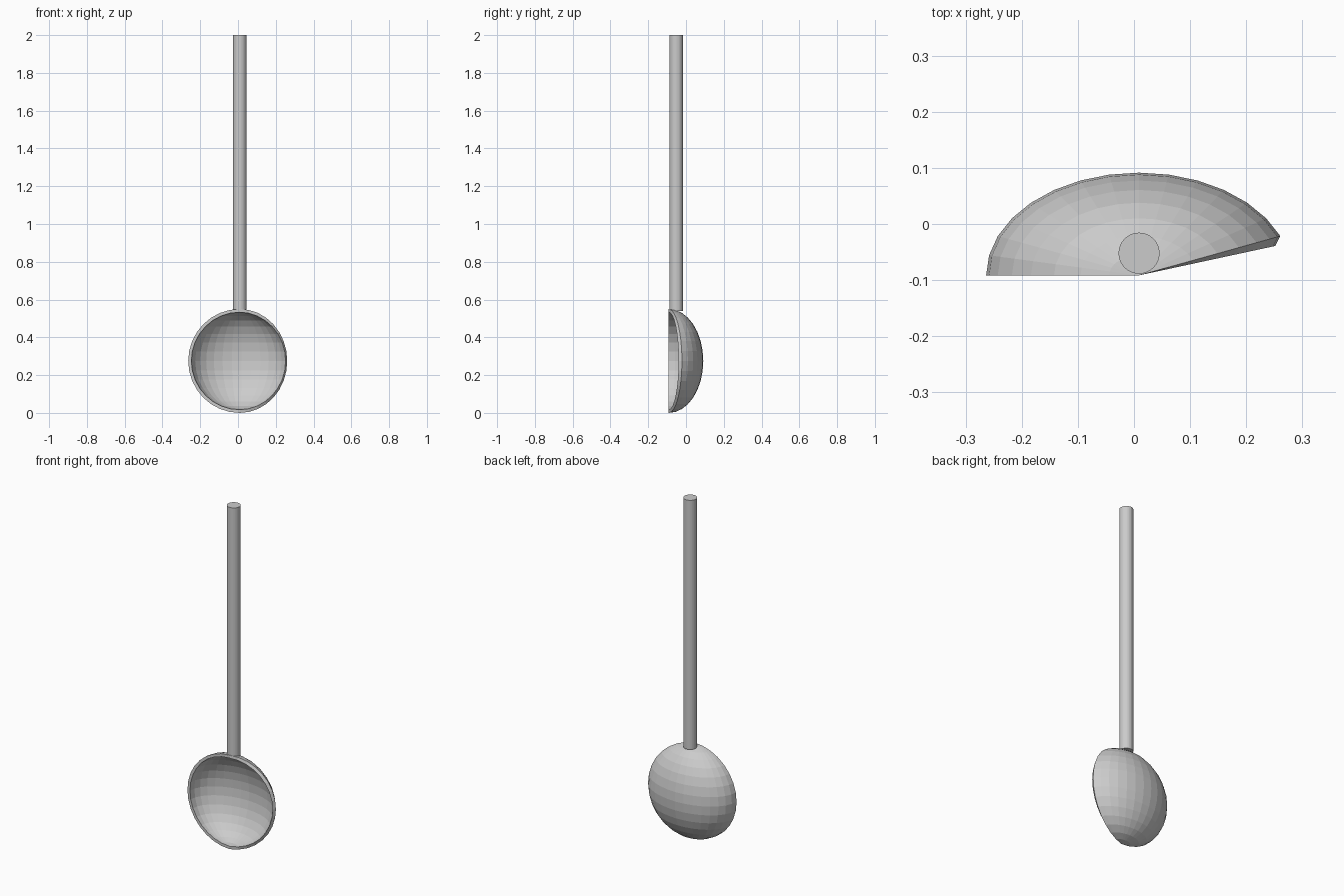
import bpy, bmesh, math

if "Cube" in bpy.data.objects:
    bpy.data.objects.remove(bpy.data.objects["Cube"])

CENTRE = (0.009, -0.0915, 0.275)
COLS, ROWS = 14, 16


def shell_grid(bm, radii, start):
    """Part of an ellipsoid swept round z from start to 180 degrees."""
    top = bm.verts.new((CENTRE[0], CENTRE[1], CENTRE[2] + radii[2]))
    bottom = bm.verts.new((CENTRE[0], CENTRE[1], CENTRE[2] - radii[2]))
    grid = []
    for i in range(COLS + 1):
        a = math.radians(start + (180 - start) * i / COLS)
        col = [top]
        for j in range(1, ROWS):
            p = math.pi * j / ROWS
            col.append(bm.verts.new((
                CENTRE[0] + radii[0] * math.sin(p) * math.cos(a),
                CENTRE[1] + radii[1] * math.sin(p) * math.sin(a),
                CENTRE[2] + radii[2] * math.cos(p))))
        grid.append(col + [bottom])
    return grid


def strip(bm, left, right):
    """Faces between two columns, with triangles where they share a pole."""
    for j in range(ROWS):
        quad = [left[j], left[j + 1], right[j + 1], right[j]]
        bm.faces.new(list(dict.fromkeys(quad)))


def finish(bm, name):
    bmesh.ops.recalc_face_normals(bm, faces=bm.faces)
    mesh = bpy.data.meshes.new(name)
    bm.to_mesh(mesh)
    bm.free()
    obj = bpy.data.objects.new(name, mesh)
    bpy.context.collection.objects.link(obj)


# Bowl: outer and inner shells joined by a rim
bm = bmesh.new()
outer = shell_grid(bm, (0.2725, 0.183, 0.275), 22.5)
inner = shell_grid(bm, (0.256, 0.166, 0.258), 18.4)
for grid in (outer, inner):
    for i in range(COLS):
        strip(bm, grid[i], grid[i + 1])
for i in (0, COLS):
    strip(bm, outer[i], inner[i])
finish(bm, "bowl")

# Handle: straight round rod standing on the back of the bowl rim
bpy.ops.mesh.primitive_cylinder_add(vertices=32, radius=0.0366, depth=1.46,
                                    location=(0.009, -0.052, 1.27))
bpy.context.object.name = "handle"
